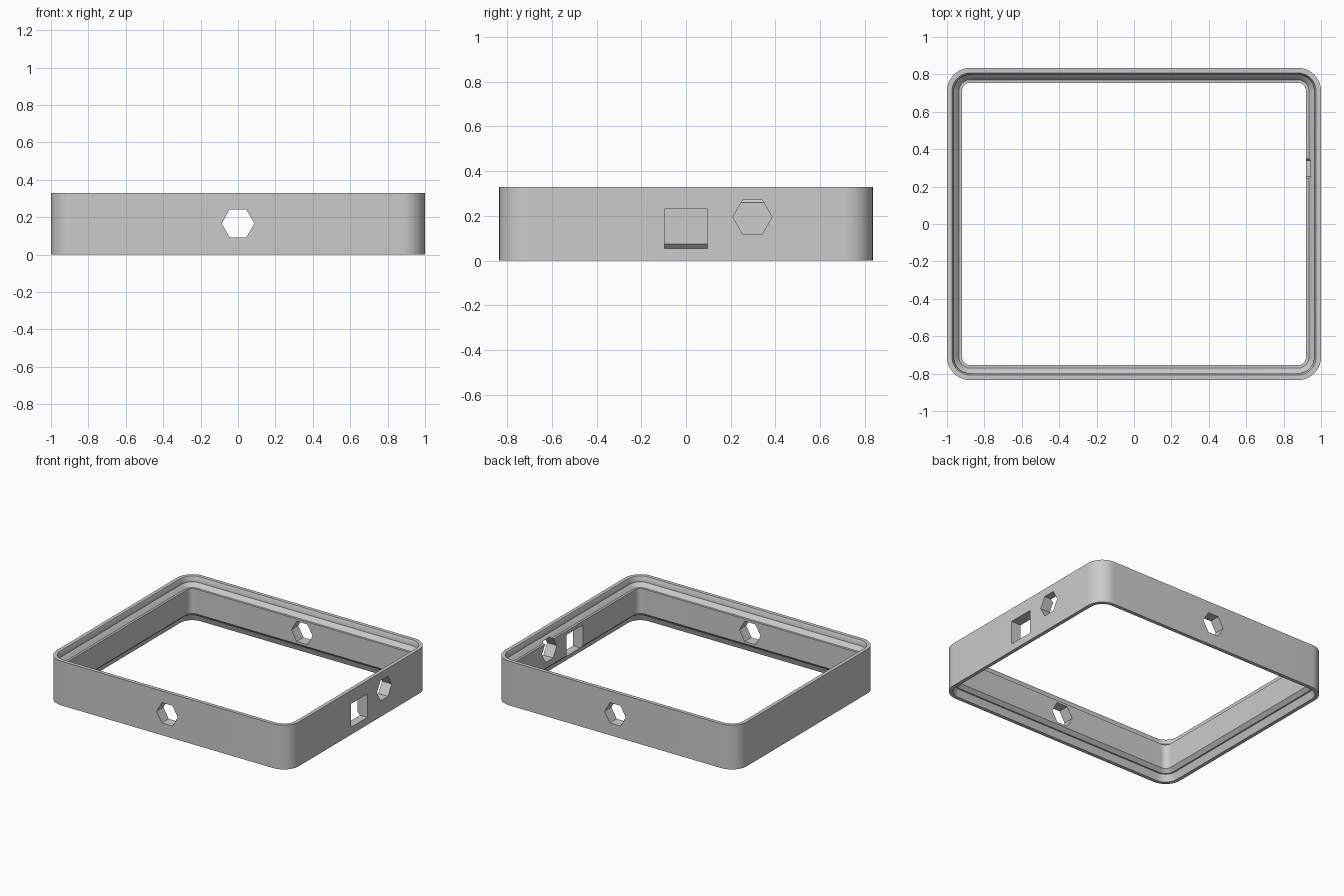
import bpy, bmesh, math
from mathutils import Vector

cube = bpy.data.objects.get("Cube")
if cube:
    bpy.data.objects.remove(cube, do_unlink=True)

HALF_X, HALF_Y, RADIUS, STEPS = 1.0, 0.835, 0.125, 12

grey = bpy.data.materials.new("light grey")
grey.use_nodes = True
grey.diffuse_color = (0.6, 0.6, 0.6, 1)
grey.node_tree.nodes["Principled BSDF"].inputs["Base Color"].default_value = (0.6, 0.6, 0.6, 1)

# Wall section: inset from the outer face, height
section = [(0, 0), (0, 0.33), (0.027, 0.33), (0.037, 0.305), (0.037, 0.29),
           (0.053, 0.275), (0.064, 0.26), (0.08, 0.26),
           (0.08, 0.075), (0.055, 0.05), (0.045, 0.05), (0.037, 0.03), (0.027, 0)]


def outline(inset):
    """Rounded rectangle, moved inward by the inset."""
    r = RADIUS - inset
    points = []
    for quarter, (sx, sy) in enumerate([(1, 1), (-1, 1), (-1, -1), (1, -1)]):
        for i in range(STEPS + 1):
            a = math.pi / 2 * (quarter + i / STEPS)
            points.append((sx * (HALF_X - RADIUS) + r * math.cos(a),
                           sy * (HALF_Y - RADIUS) + r * math.sin(a)))
    return points


def finish(name, bm):
    bmesh.ops.recalc_face_normals(bm, faces=bm.faces)
    mesh = bpy.data.meshes.new(name)
    bm.to_mesh(mesh)
    bm.free()
    obj = bpy.data.objects.new(name, mesh)
    bpy.context.collection.objects.link(obj)
    return obj


# Frame wall with stepped upper and lower rims
bm = bmesh.new()
rings = [[bm.verts.new((x, y, z)) for x, y in outline(d)] for d, z in section]
for a, b in zip(rings, rings[1:] + rings[:1]):
    for i in range(len(a)):
        j = (i + 1) % len(a)
        bm.faces.new((a[i], a[j], b[j], b[i]))
frame = finish("enclosure_frame", bm)
frame.data.materials.append(grey)


def cut(name, shape, origin, along, depth):
    """Cut a prism whose flat shape is (sideways, height)."""
    along = Vector(along)
    side = Vector((-along.y, along.x, 0))
    bm = bmesh.new()
    start = Vector(origin) - along * depth / 2
    face = bm.faces.new([bm.verts.new(start + side * u + Vector((0, 0, v))) for u, v in shape])
    new = bmesh.ops.extrude_face_region(bm, geom=[face])["geom"]
    bmesh.ops.translate(bm, vec=along * depth, verts=[g for g in new if isinstance(g, bmesh.types.BMVert)])
    cutter = finish(name, bm)
    cutter.data.materials.append(grey)
    cutter.hide_render = True
    mod = frame.modifiers.new(name, 'BOOLEAN')
    mod.operation = 'DIFFERENCE'
    mod.solver = 'EXACT'
    mod.object = cutter
    bpy.context.view_layer.objects.active = frame
    bpy.ops.object.modifier_apply(modifier=name)
    bpy.data.objects.remove(cutter, do_unlink=True)


hexagon = [(0.0875 * math.cos(k * math.pi / 3), 0.0875 * math.sin(k * math.pi / 3)) for k in range(6)]
window = [(-0.097, -0.0875), (0.097, -0.0875), (0.097, 0.0875), (-0.097, 0.0875)]

# Hexagonal ports and the square window
cut("front_back_ports", hexagon, (0, 0, 0.167), (0, 1, 0), 2)
cut("side_port", hexagon, (0.95, 0.297, 0.195), (1, 0, 0), 0.3)
cut("side_window", window, (0.95, 0, 0.143), (1, 0, 0), 0.3)

# Smooth corners, sharp rims
bpy.ops.object.select_all(action='DESELECT')
frame.select_set(True)
bpy.context.view_layer.objects.active = frame
bpy.ops.object.shade_smooth_by_angle(angle=math.radians(25))
